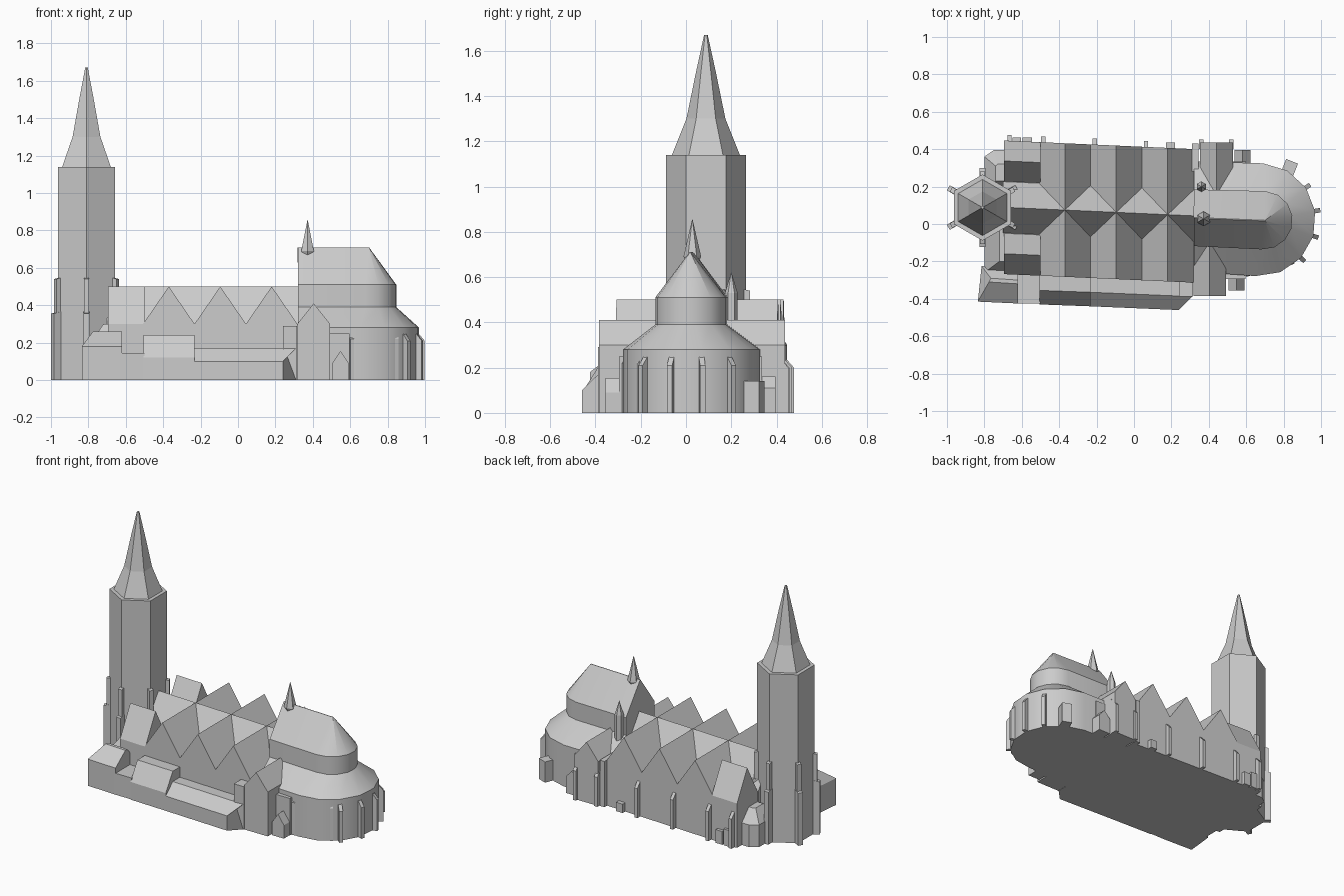
import bpy, bmesh
from math import cos, sin, radians, pi

if "Cube" in bpy.data.objects:
    bpy.data.objects.remove(bpy.data.objects["Cube"])


def loft(name, rings, smooth=False):
    """Closed solid through rings of 3D points with equal counts."""
    bm = bmesh.new()
    vs = [[bm.verts.new(p) for p in r] for r in rings]
    n = len(rings[0])
    for r, s in zip(vs, vs[1:]):
        for i in range(n):
            j = (i + 1) % n
            bm.faces.new((r[i], r[j], s[j], s[i]))
    bm.faces.new(vs[0][::-1])
    bm.faces.new(vs[-1])
    bmesh.ops.remove_doubles(bm, verts=bm.verts, dist=1e-5)
    bmesh.ops.recalc_face_normals(bm, faces=bm.faces)
    me = bpy.data.meshes.new(name)
    bm.to_mesh(me)
    bm.free()
    ob = bpy.data.objects.new(name, me)
    bpy.context.collection.objects.link(ob)
    if smooth:
        bpy.context.view_layer.objects.active = ob
        ob.select_set(True)
        bpy.ops.object.shade_smooth_by_angle(angle=radians(29))
        ob.select_set(False)
    return ob


def gable(name, a, b, w, eave, ridge):
    """Gabled block, ridge from a to b, half-width vector w."""
    def end(p):
        l, r = (p[0] - w[0], p[1] - w[1]), (p[0] + w[0], p[1] + w[1])
        return [(*l, 0), (*r, 0), (*r, eave), (*p, ridge), (*l, eave)]
    return loft(name, [end(a), end(b)])


def shed(name, a, b, hw, za, zb):
    """Block from a to b, half-width hw, top height za at a and zb at b."""
    dx, dy = b[0] - a[0], b[1] - a[1]
    l = (dx * dx + dy * dy) ** 0.5
    nx, ny = -dy / l * hw, dx / l * hw
    pts = [(a[0] - nx, a[1] - ny), (b[0] - nx, b[1] - ny),
           (b[0] + nx, b[1] + ny), (a[0] + nx, a[1] + ny)]
    return loft(name, [[(*p, 0) for p in pts],
                       [(*p, z) for p, z in zip(pts, (za, zb, zb, za))]])


def box(name, x0, x1, y0, y1, z):
    return shed(name, (x0, (y0 + y1) / 2), (x1, (y0 + y1) / 2), (y1 - y0) / 2, z, z)


def spindle(name, cx, cy, profile, n=6):
    """Stack of n-gons from (radius, z) pairs."""
    return loft(name, [[(cx + r * cos(pi / 2 + 2 * pi * i / n),
                         cy + r * sin(pi / 2 + 2 * pi * i / n), z) for i in range(n)]
                       for r, z in profile])


# Tower, spire and stepped corner buttresses
TX, TY = -0.81, 0.088
spindle("tower", TX, TY, [(0.177, 0), (0.177, 1.14)])
spindle("spire", TX, TY, [(0.15, 1.13), (0.15, 1.14), (0.086, 1.30), (0.045, 1.5), (0.008, 1.67)])
for i in range(6):
    t = radians(30 + 60 * i)
    at = lambda r: (TX + r * cos(t), TY + r * sin(t))
    shed(f"tower_buttress_low_{i}", at(0.15), at(0.211), 0.016, 0.37, 0.355)
    shed(f"tower_buttress_high_{i}", at(0.15), at(0.194), 0.014, 0.55, 0.54)


# Nave: slightly skewed hall with a long ridge and three cross gables
def cy(x):
    return 0.058 - 0.045 * x


H = 0.357
BAY = 0.275
foot = [(-0.69, -H), (0.33, -H), (0.33, H), (-0.69, H)]
loft("nave_walls", [[(x, cy(x) + v, z) for x, v in foot] for z in (0, 0.30)])
gable("nave_ridge_roof", (-0.70, cy(-0.70)), (0.33, cy(0.33)), (0, 0.137), 0.30, 0.50)
for i in range(3):
    x = -0.37 + BAY * i
    gable(f"cross_gable_{i}", (x, cy(x) - H), (x, cy(x) + H),
          (BAY / 2, -0.045 * BAY / 2), 0.30, 0.50)
for side, v in (("north", 0.248), ("south", -0.248)):
    gable(f"west_bay_{side}", (-0.695, cy(-0.69) + v), (-0.50, cy(-0.50) + v),
          (0, 0.109), 0.30, 0.50)

# North wall buttresses and low boxes
for i, x in enumerate((-0.665, -0.485, -0.21, 0.065)):
    y = cy(x) + H
    shed(f"north_buttress_{i}", (x, y - 0.03), (x, y + 0.032), 0.011, 0.27, 0.20)
box("north_pier", 0.31, 0.345, 0.28, 0.43, 0.31)
box("north_box_a", -0.65, -0.605, 0.40, 0.462, 0.11)
box("north_box_b", -0.595, -0.545, 0.40, 0.462, 0.09)
box("north_box_c", 0.17, 0.22, 0.38, 0.435, 0.06)

# Blocks flanking the tower
loft("northwest_annex", [
    [(-0.80, 0.17, 0), (-0.66, 0.17, 0), (-0.66, 0.395, 0), (-0.75, 0.395, 0), (-0.80, 0.36, 0)],
    [(-0.80, 0.17, .15), (-0.66, 0.17, .15), (-0.66, 0.395, .15), (-0.75, 0.395, .15), (-0.80, 0.36, .15)],
    [(-0.74, 0.23, .23), (-0.66, 0.23, .23), (-0.66, 0.32, .23), (-0.73, 0.32, .23), (-0.74, 0.31, .23)]])
loft("southwest_link", [
    [(-0.80, -0.26, z), (-0.68, -0.26, z), (-0.68, 0.05, z), (-0.80, 0.05, z)] for z in (0, 0.18)]
    + [[(-0.72, -0.20, .30), (-0.68, -0.20, .30), (-0.68, 0.0, .30), (-0.72, 0.0, .30)]])

# South outbuildings: hipped block, flat link and two lean-tos
loft("south_hipped_block", [
    [(-0.835, -0.415, z), (-0.62, -0.425, z), (-0.62, -0.23, z), (-0.815, -0.225, z)] for z in (0, 0.18)]
    + [[(-0.775, -0.31, .26), (-0.62, -0.32, .26), (-0.62, -0.30, .26), (-0.765, -0.29, .26)]])
box("south_flat_link", -0.63, -0.50, -0.425, -0.25, 0.145)


def lean_to(name, x0, x1, x1_out, y_out, y_top, eave, top):
    """Flat-topped lean-to; y_out is the outer wall at each end."""
    rings = []
    for xi, xo, yo, yt in ((x0, x0, y_out[0], y_top[0]), (x1, x1_out, y_out[1], y_top[1])):
        rings.append([(xi, -0.25, 0), (xi, -0.25, top), (xi, yt, top),
                      (xo, yo, eave), (xo, yo, 0), (xi, yt, 0)])
    return loft(name, rings)


lean_to("south_lean_to_west", -0.505, -0.233, -0.233, (-0.43, -0.44), (-0.355, -0.365), 0.12, 0.24)
lean_to("south_lean_to_east", -0.235, 0.31, 0.24, (-0.44, -0.46), (-0.365, -0.388), 0.10, 0.17)
box("south_pier", 0.24, 0.315, -0.388, -0.28, 0.29)

# Choir: ambulatory, drum and hipped roof in one loft
SEG = 7


def apse(cx, c, r, z, south, north):
    arc = [radians(-94 + 180 / SEG * i) for i in range(SEG + 1)]
    return ([(0.32, south, z)] + [(cx + r * cos(t), c + r * sin(t), z) for t in arc]
            + [(0.32, north, z)])


outer = (0.67, 0.023, 0.302)
inner = (0.692, 0.02, 0.156)
ridge = [(0.32, 0.033, 0.71)] + [(0.70, 0.018, 0.71)] * (SEG + 1) + [(0.32, 0.033, 0.71)]


def choir(name, rings):
    """Loft with its tip collapsed onto the ridge line."""
    return loft(name, rings, True)


loft("ambulatory", [apse(*outer, 0, -0.255, 0.335), apse(*outer, 0.28, -0.255, 0.335),
                    apse(*inner, 0.39, -0.118, 0.185)], True)
loft("choir_drum", [apse(*inner, 0.30, -0.118, 0.185), apse(*inner, 0.51, -0.118, 0.185)], True)
# the ridge is kept a hair wide so the roof stays a clean solid
top = [(x + 0.001 * cos(i), y + (-0.002 if i < 5 else 0.002), z) for i, (x, y, z) in enumerate(ridge)]
choir("choir_roof", [apse(*inner, 0.51, -0.118, 0.185), top])
for k in range(2, 6):
    t = radians(-94 + 180 / SEG * k)
    at = lambda r: (outer[0] + r * cos(t), outer[1] + r * sin(t))
    shed(f"apse_buttress_{k}", at(0.28), at(0.330), 0.012, 0.27, 0.21)
shed("apse_annex", (0.80, 0.22), (0.845, 0.335), 0.034, 0.14, 0.14)
for i, x in enumerate((0.86, 0.62)):
    shed(f"south_strut_{i}", (x - 0.02, -0.19 - 0.05 * i), (x - 0.01, -0.215 - 0.065 * i), 0.01, 0.27, 0.22)

# Side chapels with porches
gable("south_chapel", (0.405, -0.385), (0.405, -0.10), (0.088, 0), 0.30, 0.41)
box("south_annex", 0.49, 0.595, -0.295, -0.15, 0.25)
gable("south_porch", (0.548, -0.355), (0.548, -0.20), (0.044, 0), 0.09, 0.155)
gable("north_chapel", (0.44, 0.437), (0.44, 0.15), (0.088, 0), 0.30, 0.41)
box("north_annex", 0.52, 0.60, 0.20, 0.335, 0.25)
gable("north_porch", (0.58, 0.395), (0.58, 0.22), (0.044, 0), 0.11, 0.16)
for i, x in enumerate((0.36, 0.52)):
    shed(f"chapel_buttress_{i}", (x, 0.40), (x, 0.452), 0.012, 0.26, 0.20)

# Ridge turret and stair turret
spindle("ridge_turret", 0.372, 0.028, [(0.015, 0.64), (0.039, 0.69), (0.001, 0.855)])
spindle("stair_turret", 0.36, 0.20, [(0.028, 0), (0.028, 0.53), (0.001, 0.62)])
